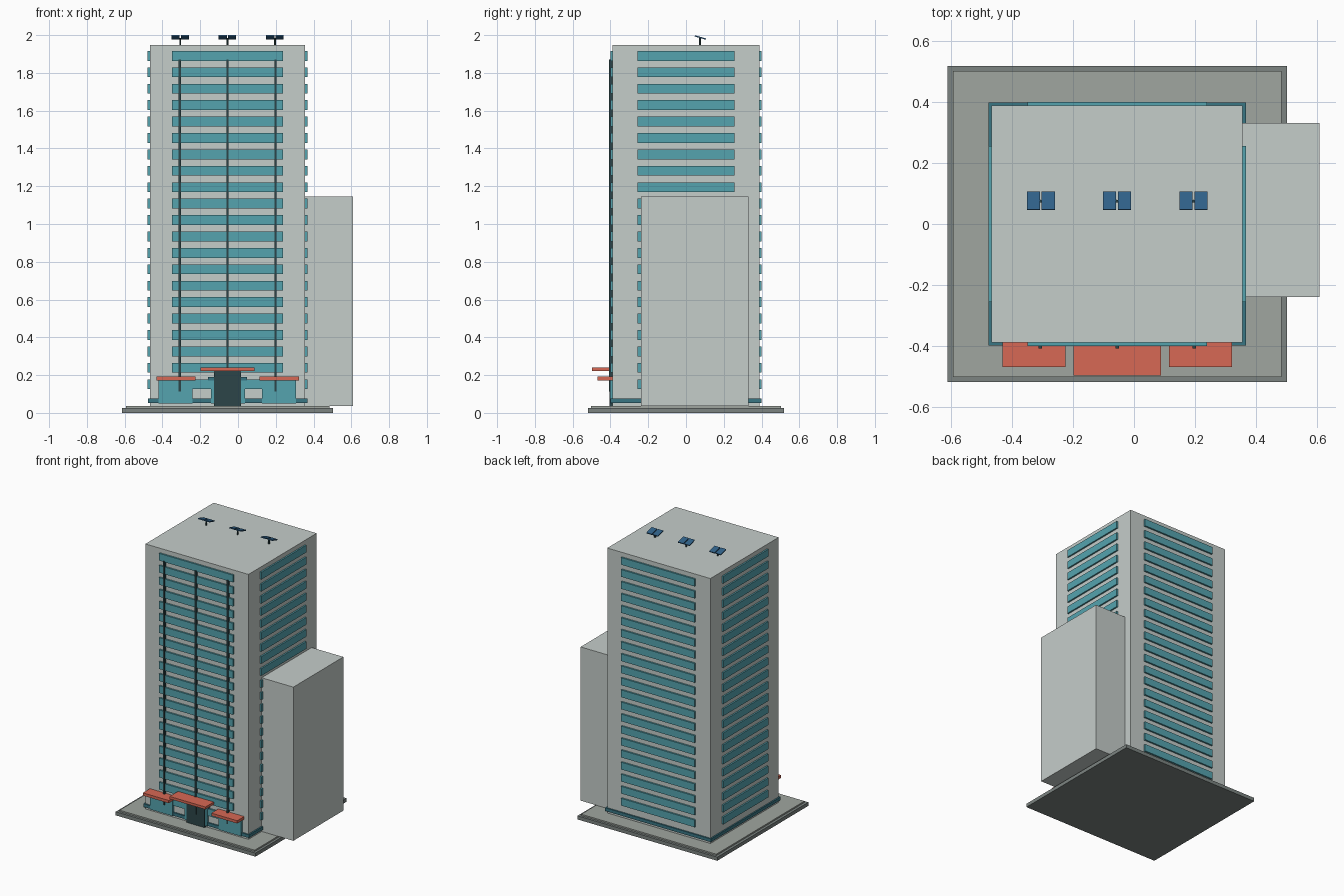
import bpy, math
from mathutils import Matrix, Vector

if "Cube" in bpy.data.objects:
    bpy.data.objects.remove(bpy.data.objects["Cube"])


def material(name, rgb):
    m = bpy.data.materials.new(name)
    m.diffuse_color = (*rgb, 1)
    m.use_nodes = True
    m.node_tree.nodes["Principled BSDF"].inputs["Base Color"].default_value = m.diffuse_color
    return m


CONCRETE = material("concrete", (0.56, 0.61, 0.59))
PAVING = material("paving", (0.35, 0.38, 0.35))
KERB = material("kerb", (0.20, 0.23, 0.22))
GLASS = material("teal_glass", (0.09, 0.37, 0.43))
TRIM = material("dark_teal_trim", (0.04, 0.18, 0.23))
DARK = material("dark_metal", (0.025, 0.06, 0.065))
RED = material("canopy_red", (0.68, 0.14, 0.09))
SOLAR = material("solar_blue", (0.03, 0.12, 0.25))


def box(name, x, y, z, mat):
    """Box spanning the given (min, max) ranges."""
    bpy.ops.mesh.primitive_cube_add(size=1)
    o = bpy.context.object
    o.name = name
    lo, hi = Vector((x[0], y[0], z[0])), Vector((x[1], y[1], z[1]))
    size = hi - lo
    o.data.transform(Matrix.Diagonal((*size, 1)))
    o.location = (lo + hi) / 2
    o.data.materials.append(mat)
    return o


def repeat(o, count, step):
    a = o.modifiers.new("repeat", "ARRAY")
    a.count = count
    a.use_relative_offset = False
    a.use_constant_offset = True
    a.constant_offset_displace = (0, 0, step)


# Ground slabs
box("kerb_slab", (-0.613, 0.503), (-0.519, 0.519), (0, 0.026), KERB)
box("paving_slab", (-0.594, 0.485), (-0.502, 0.502), (0.026, 0.036), PAVING)

# Tower, side block and plinth trim
XL, XR, YD = -0.467, 0.356, 0.389
XC = (XL + XR) / 2
box("tower", (XL, XR), (-YD, YD), (0.036, 1.948), CONCRETE)
box("side_block", (0.354, 0.609), (-0.239, 0.332), (0.036, 1.145), CONCRETE)
box("plinth_trim", (-0.477, 0.367), (-0.399, 0.399), (0.052, 0.075), TRIM)

# Window bands on all four faces, repeated per storey
BANDS = {
    "front": ((-0.350, 0.239), (-0.401, -0.38)),
    "back": ((-0.350, 0.239), (0.38, 0.401)),
    "left": ((-0.478, -0.458), (-0.256, 0.256)),
    "right": ((0.346, 0.367), (-0.256, 0.256)),
}
for side, (x, y) in BANDS.items():
    mat = GLASS if side in ("front", "back") else TRIM
    repeat(box(side + "_window_bands", x, y, (0.126, 0.178), GLASS), 21, 0.0869)

# Vertical mullions on the front
for i, x in enumerate((-0.308, -0.055, 0.198)):
    box(f"mullion_{i}", (x - 0.006, x + 0.006), (-0.408, -0.385), (0.113, 1.87), DARK)

# Shop fronts with their canopies
for side, wx, cx in (("left", (-0.420, -0.240), (-0.431, -0.225)),
                     ("right", (0.126, 0.308), (0.115, 0.322))):
    box(side + "_shop_window", wx, (-0.403, -0.38), (0.05, 0.174), GLASS)
    box(side + "_canopy", cx, (-0.469, -0.385), (0.172, 0.192), RED)

# Entrance
box("entrance_glazing", (-0.144, 0.036), (-0.403, -0.38), (0.05, 0.174), GLASS)
box("entrance_lintel", (-0.160, 0.047), (-0.404, -0.38), (0.172, 0.191), TRIM)
box("entrance_door", (-0.128, 0.017), (-0.406, -0.38), (0.036, 0.222), DARK)
box("entrance_canopy", (-0.198, 0.088), (-0.497, -0.385), (0.221, 0.239), RED)

# Roof solar panels: a tilted pair on a post
for i, x in enumerate((-0.306, -0.056, 0.195)):
    bpy.ops.mesh.primitive_cylinder_add(vertices=8, radius=0.005, depth=0.042,
                                        location=(x, 0.075, 1.965))
    post = bpy.context.object
    post.name = f"solar_post_{i}"
    post.data.materials.append(DARK)
    for s in (-1, 1):
        c = x + s * 0.0245
        p = box(f"solar_panel_{i}_{'left' if s < 0 else 'right'}",
                (c - 0.0215, c + 0.0215), (0.045, 0.107), (1.984, 1.991), SOLAR)
        p.rotation_euler.x = -math.radians(16)
